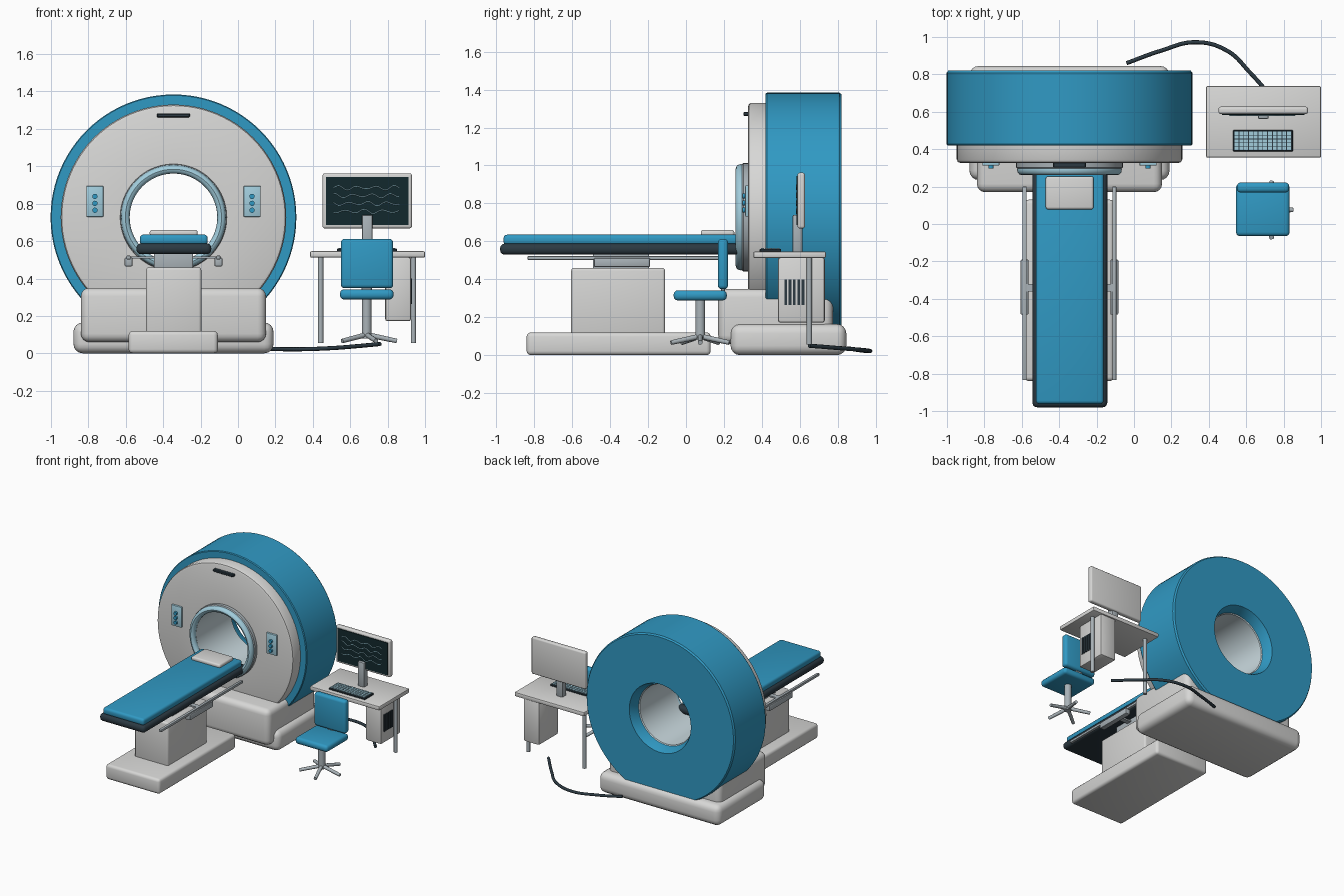
import bpy, bmesh, math
from mathutils import Vector, Matrix

if "Cube" in bpy.data.objects:
    bpy.data.objects.remove(bpy.data.objects["Cube"])


def material(name, rgb):
    m = bpy.data.materials.new(name)
    m.diffuse_color = (*rgb, 1)
    m.use_nodes = True
    m.node_tree.nodes["Principled BSDF"].inputs["Base Color"].default_value = m.diffuse_color
    return m


WHITE = material("warm white", (0.68, 0.68, 0.67))
BLUE = material("medical blue", (0.03, 0.32, 0.55))
PALE = material("pale blue", (0.36, 0.61, 0.72))
DARK = material("dark slate", (0.025, 0.042, 0.055))
METAL = material("grey metal", (0.40, 0.45, 0.48))
SCREEN = material("screen black", (0.006, 0.022, 0.026))
LINER = material("bore liner", (0.60, 0.71, 0.75))
CX, CZ = -0.345, 0.727      # gantry axis


def finish(name, bm, mat):
    bmesh.ops.recalc_face_normals(bm, faces=bm.faces)
    me = bpy.data.meshes.new(name)
    bm.to_mesh(me)
    bm.free()
    me.materials.append(mat)
    me.shade_smooth()
    me.set_sharp_from_angle(angle=math.radians(35))
    ob = bpy.data.objects.new(name, me)
    bpy.context.collection.objects.link(ob)
    return ob


def add_box(bm, x, y, z):
    c = [(a + b) / 2 for a, b in (x, y, z)]
    s = [b - a for a, b in (x, y, z)]
    m = Matrix.Translation(c) @ Matrix.Diagonal((*s, 1))
    bmesh.ops.create_cube(bm, size=1, matrix=m)


def box(name, x, y, z, mat, bevel=0.0, seg=3):
    bm = bmesh.new()
    add_box(bm, x, y, z)
    if bevel:
        bmesh.ops.bevel(bm, geom=bm.edges[:], offset=bevel, segments=seg,
                        profile=0.5, affect='EDGES')
    return finish(name, bm, mat)


def rod(name, a, b, r, mat, r2=None, n=20):
    a, b = Vector(a), Vector(b)
    d = b - a
    bm = bmesh.new()
    m = Matrix.Translation((a + b) / 2) @ d.to_track_quat('Z', 'Y').to_matrix().to_4x4()
    bmesh.ops.create_cone(bm, cap_ends=True, segments=n, radius1=r,
                          radius2=r if r2 is None else r2, depth=d.length, matrix=m)
    return finish(name, bm, mat)


def lathe(name, profile, mat, n=96):
    """Turn a closed (radius, y) profile around the gantry axis."""
    bm = bmesh.new()
    rings = []
    for i in range(n):
        t = 2 * math.pi * i / n
        rings.append([bm.verts.new((CX + r * math.cos(t), y, CZ + r * math.sin(t)))
                      for r, y in profile])
    k = len(profile)
    for i in range(n):
        p, q = rings[i], rings[(i + 1) % n]
        for j in range(k):
            bm.faces.new((p[j], p[(j + 1) % k], q[(j + 1) % k], q[j]))
    return finish(name, bm, mat)


def tube(name, points, r, mat, smooth=True):
    cu = bpy.data.curves.new(name, 'CURVE')
    cu.dimensions = '3D'
    cu.bevel_depth, cu.bevel_resolution, cu.use_fill_caps = r, 2, True
    sp = cu.splines.new('BEZIER' if smooth else 'POLY')
    pts = sp.bezier_points if smooth else sp.points
    pts.add(len(points) - 1)
    for p, co in zip(pts, points):
        if smooth:
            p.co = co
            p.handle_left_type = p.handle_right_type = 'AUTO'
        else:
            p.co = (*co, 1)
    cu.materials.append(mat)
    ob = bpy.data.objects.new(name, cu)
    bpy.context.collection.objects.link(ob)
    return ob


# Gantry: blue shell, white front cover, liner and entry ring
lathe("gantry_shell", [(0.24, 0.42), (0.652, 0.42), (0.657, 0.427), (0.657, 0.808),
                       (0.648, 0.82), (0.272, 0.82), (0.24, 0.74)], BLUE)
lathe("front_cover", [(0.24, 0.327), (0.585, 0.327), (0.597, 0.332), (0.603, 0.345),
                      (0.603, 0.43), (0.24, 0.43)], WHITE)
lathe("bore_liner", [(0.235, 0.30), (0.242, 0.30), (0.242, 0.745), (0.235, 0.74)], LINER)
lathe("ring_backing", [(0.24, 0.295), (0.278, 0.295), (0.285, 0.302), (0.285, 0.33),
                       (0.24, 0.33)], METAL)
ring = [(0.257 + 0.023 * math.cos(a), 0.29 + 0.028 * math.sin(a))
        for a in [i * math.pi / 6 for i in range(12)]]
lathe("entry_ring", ring, PALE)
box("top_slot", (CX - 0.088, CX + 0.088), (0.302, 0.335), (1.262, 1.282), DARK, 0.004, 1)

# Control panels either side of the bore
for side, s in (("left", -1), ("right", 1)):
    x = CX + s * 0.42
    box(side + "_control_panel", (x - 0.046, x + 0.046), (0.312, 0.335),
        (0.73, 0.895), PALE, 0.006, 2)
    for i in range(3):
        z = 0.765 + 0.037 * i
        rod(f"{side}_button_{i}", (x, 0.298, z), (x, 0.315, z), 0.014, BLUE)

# Gantry base
box("gantry_base", (-0.88, 0.19), (0.235, 0.845), (0.0, 0.165), WHITE, 0.05, 4)
box("gantry_plinth", (-0.84, 0.15), (0.17, 0.775), (0.06, 0.35), WHITE, 0.045, 4)

# Patient table
box("table_base", (-0.585, -0.108), (-0.84, 0.13), (0.0, 0.12), WHITE, 0.022)
box("table_pedestal", (-0.492, -0.196), (-0.605, -0.11), (0.1, 0.46), WHITE, 0.015)
box("table_neck", (-0.45, -0.24), (-0.49, -0.195), (0.45, 0.54), METAL, 0.008)
box("table_top", (-0.543, -0.143), (-0.98, 0.33), (0.53, 0.588), DARK, 0.024)
box("table_cushion", (-0.525, -0.162), (-0.962, 0.29), (0.58, 0.635), BLUE, 0.018)
box("pillow", (-0.472, -0.216), (0.078, 0.255), (0.625, 0.66), WHITE, 0.013)

# Side rails with brackets
for side, s in (("left", -1), ("right", 1)):
    x = CX + s * 0.24
    box(side + "_rail", (x - 0.011, x + 0.011), (-0.835, 0.2), (0.502, 0.522), METAL, 0.004, 2)
    box(side + "_rail_bracket", (x - 0.021, x + 0.021), (-0.485, -0.19),
        (0.465, 0.512), METAL, 0.006, 2)
    arm = sorted((x, CX + s * 0.09))
    box(side + "_rail_arm", arm, (-0.36, -0.32), (0.506, 0.518), METAL)

# Desk with legs and computer
box("desk_top", (0.385, 1.0), (0.355, 0.738), (0.512, 0.546), WHITE, 0.008, 2)
for side, x in (("left", 0.442), ("right", 0.938)):
    rod(side + "_desk_leg", (x, 0.65, 0.055), (x, 0.65, 0.52), 0.014, METAL)
box("computer_case", (0.787, 0.925), (0.485, 0.732), (0.172, 0.515), WHITE, 0.012, 2)
for i in range(5):
    y = 0.525 + 0.023 * i
    box(f"case_vent_{i}", (0.92, 0.931), (y - 0.007, y + 0.007), (0.265, 0.4), DARK)

# Monitor with waveform traces
box("monitor_case", (0.452, 0.93), (0.588, 0.627), (0.668, 0.962), WHITE, 0.012)
box("monitor_screen", (0.47, 0.912), (0.582, 0.59), (0.686, 0.944), SCREEN)
box("monitor_stand", (0.662, 0.72), (0.562, 0.615), (0.54, 0.74), METAL, 0.008, 2)
for k in range(4):
    pts = [(0.51 + 0.0088 * i, 0.581, 0.885 - 0.042 * k
            + 0.009 * math.sin(i * 0.55 + 1.3 * k) * (1 + 0.4 * math.sin(i * 0.23 + k)))
           for i in range(41)]
    tube(f"trace_{k}", pts, 0.0023, PALE, smooth=False)

# Keyboard
box("keyboard", (0.53, 0.85), (0.388, 0.502), (0.544, 0.56), DARK, 0.004, 1)
bm = bmesh.new()
for c in range(12):
    for r in range(5):
        x, y = 0.538 + 0.0255 * c, 0.395 + 0.0205 * r
        add_box(bm, (x, x + 0.021), (y, y + 0.0165), (0.558, 0.564))
finish("keyboard_keys", bm, PALE)

# Chair
HX, HY = 0.688, 0.075
box("chair_seat", (0.545, 0.832), (-0.065, 0.215), (0.288, 0.342), BLUE, 0.022)
box("chair_back", (0.55, 0.83), (0.168, 0.222), (0.348, 0.612), BLUE, 0.02)
box("chair_back_bracket", (0.66, 0.716), (0.185, 0.205), (0.3, 0.4), METAL, 0.004, 1)
rod("chair_post", (HX, HY, 0.08), (HX, HY, 0.295), 0.026, METAL)
for i in range(5):
    a = math.radians(72 * i)
    rod(f"chair_foot_{i}", (HX, HY, 0.1),
        (HX + 0.162 * math.cos(a), HY + 0.162 * math.sin(a), 0.066), 0.014, METAL, 0.012, 12)

# Power cable from gantry to desk
tube("power_cable", [(-0.04, 0.86, 0.035), (0.14, 0.925, 0.025), (0.33, 0.972, 0.022),
                     (0.5, 0.925, 0.028), (0.62, 0.81, 0.037), (0.76, 0.65, 0.05)], 0.011, DARK)
